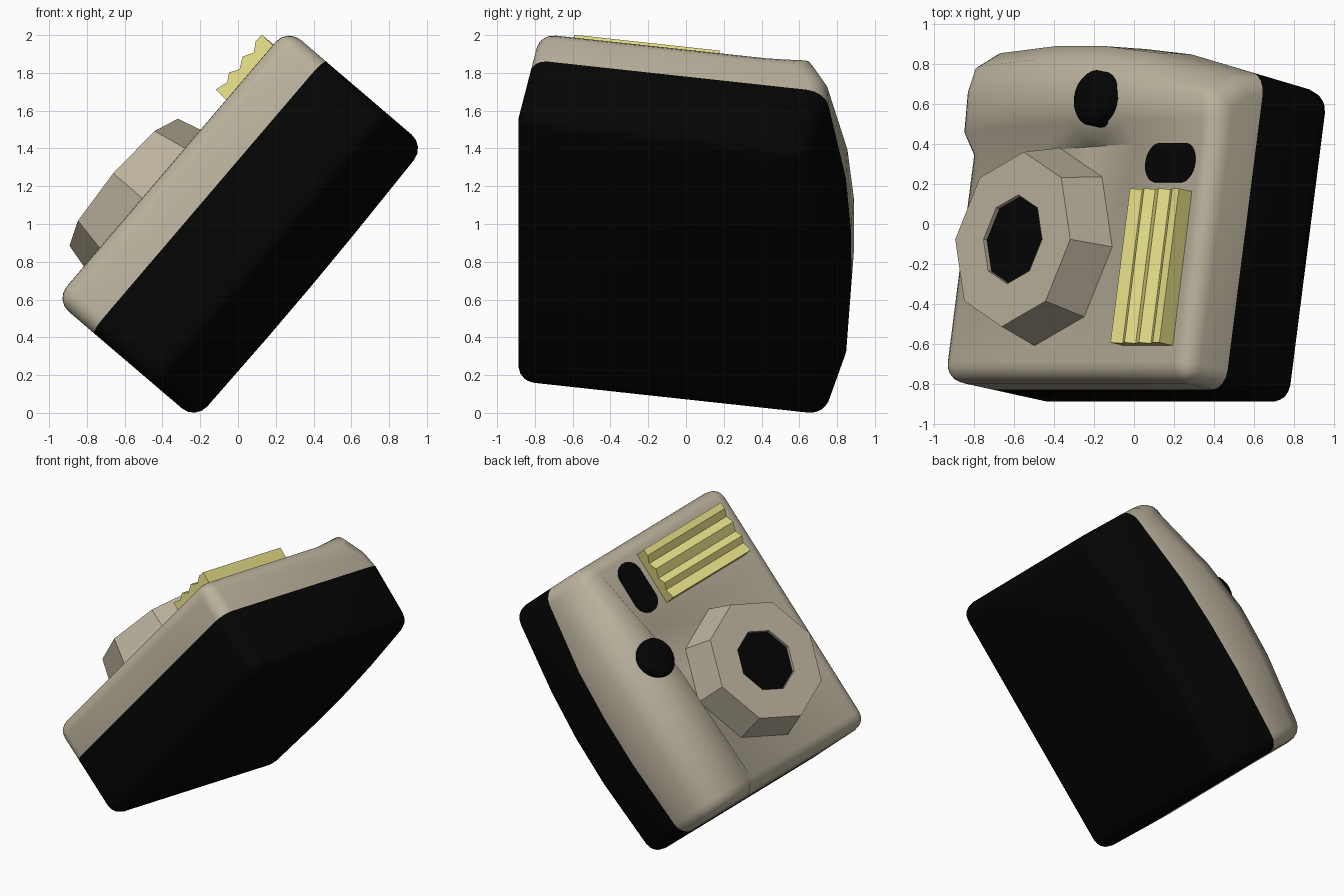
import bpy, bmesh, math
from mathutils import Matrix, Vector

cube = bpy.data.objects.get("Cube")
if cube:
    bpy.data.objects.remove(cube, do_unlink=True)

# Tilted frame of the camera: long axis, height axis, lens axis
turn, lean = math.radians(49.5), math.radians(9.5)
u = Vector((math.cos(turn), 0, math.sin(turn)))
flat_n = Vector((-math.sin(turn), 0, math.cos(turn)))
y = Vector((0, 1, 0))
v = y * math.cos(lean) - flat_n * math.sin(lean)
n = flat_n * math.cos(lean) + y * math.sin(lean)
FRAME = Matrix((u, v, n)).transposed().to_4x4()
FRAME.translation = (0, 0, 1)


def material(name, color):
    m = bpy.data.materials.new(name)
    m.use_nodes = True
    m.diffuse_color = (*color, 1)
    m.node_tree.nodes["Principled BSDF"].inputs["Base Color"].default_value = (*color, 1)
    return m


BEIGE = material("warm beige", (0.50, 0.45, 0.34))
BLACK = material("black", (0.0013, 0.0013, 0.0013))
YELLOW = material("pale yellow", (0.78, 0.73, 0.24))


def finish(bm, name, mats, smooth=None):
    bmesh.ops.recalc_face_normals(bm, faces=bm.faces)
    mesh = bpy.data.meshes.new(name)
    bm.to_mesh(mesh)
    bm.free()
    for m in mats:
        mesh.materials.append(m)
    obj = bpy.data.objects.new(name, mesh)
    bpy.context.collection.objects.link(obj)
    obj.matrix_world = FRAME
    if smooth:
        bpy.ops.object.select_all(action='DESELECT')
        obj.select_set(True)
        bpy.context.view_layer.objects.active = obj
        bpy.ops.object.shade_smooth_by_angle(angle=math.radians(smooth))


def loft(bm, rings):
    """Skin closed rings of points and cap both ends."""
    rows = [[bm.verts.new(p) for p in ring] for ring in rings]
    count = len(rows[0])
    for a, b in zip(rows, rows[1:]):
        for i in range(count):
            j = (i + 1) % count
            bm.faces.new((a[i], a[j], b[j], b[i]))
    bm.faces.new(rows[0])
    bm.faces.new(rows[-1])


def circle(cx, cy, z, r, sides):
    return [(cx + r * math.cos(k * math.tau / sides),
             cy + r * math.sin(k * math.tau / sides), z) for k in range(sides)]


# Body shell: bowed top, brow along the upper front that fades out to one end
SPLIT, FRONT, BACK = 0.08, 0.355, -0.39


def body_section(x, top, back_top, brow):
    step = 0.33 + 0.05 * x
    profile = [(-0.85, BACK), (-0.85, FRONT), (step, FRONT),
               (step + 0.1, brow - 0.01), (0.60, brow),
               (top - 0.12, brow - 0.03), (top - 0.03, brow - 0.16),
               (top, SPLIT), (back_top, BACK)]
    return [(x, a, b) for a, b in profile]


bm = bmesh.new()
loft(bm, [body_section(*s) for s in (
    (-0.935, 0.84, 0.81, 0.445), (-0.35, 0.875, 0.85, 0.50),
    (0.01, 0.872, 0.845, 0.51), (0.37, 0.845, 0.81, 0.47),
    (0.957, 0.735, 0.71, 0.37))])
bmesh.ops.recalc_face_normals(bm, faces=bm.faces)
sharp = [e for e in bm.edges if e.calc_face_angle() > math.radians(63)]
bmesh.ops.bevel(bm, geom=sharp, offset=0.095, offset_type='OFFSET', segments=4,
                profile=0.5, affect='EDGES', clamp_overlap=False)
bmesh.ops.bisect_plane(bm, geom=bm.verts[:] + bm.edges[:] + bm.faces[:],
                       dist=0.0005, plane_co=(0, 0, SPLIT), plane_no=(0, 0, 1))
for f in bm.faces:
    f.material_index = int(f.calc_center_median().z < SPLIT)
finish(bm, "body", [BEIGE, BLACK], smooth=50)

# Octagonal lens housing with a shallow dark recess
RECESS = 0.56
bm = bmesh.new()
loft(bm, [circle(-0.225, -0.175, z, r, 8) for z, r in
          ((0.30, 0.515), (0.583, 0.442), (0.583, 0.225), (RECESS, 0.225))])
for f in bm.faces:
    f.material_index = int(all(abs(p.co.z - RECESS) < 0.001 for p in f.verts))
finish(bm, "lens_housing", [BEIGE, BLACK])

# Round viewfinder button on the brow
bm = bmesh.new()
loft(bm, [circle(0.175, 0.553, z, r, 24) for z, r in
          ((0.44, 0.14), (0.515, 0.14), (0.535, 0.125), (0.545, 0.10))])
finish(bm, "viewfinder", [BLACK], smooth=50)

# Rounded sensor window
bm = bmesh.new()
outline = []
for k in range(24):
    t = (k + 0.5) * math.tau / 24
    sx = math.copysign(0.095, math.cos(t))
    outline.append((0.65 + sx + 0.095 * math.cos(t), 0.25 + 0.1 * math.sin(t)))
loft(bm, [[(a, b, z) for a, b in outline] for z in (0.34, 0.366)])
finish(bm, "sensor_window", [BLACK], smooth=40)

# Flash panel with a sawtooth front
bm = bmesh.new()
ribs = [(0.457, 0.33), (0.465, 0.447), (0.534, 0.425), (0.579, 0.452),
        (0.628, 0.42), (0.69, 0.452), (0.745, 0.42), (0.796, 0.452),
        (0.844, 0.449), (0.838, 0.33)]
loft(bm, [[(x, w, z) for x, z in ribs] for w in (-0.675, 0.105)])
finish(bm, "flash_panel", [YELLOW])
